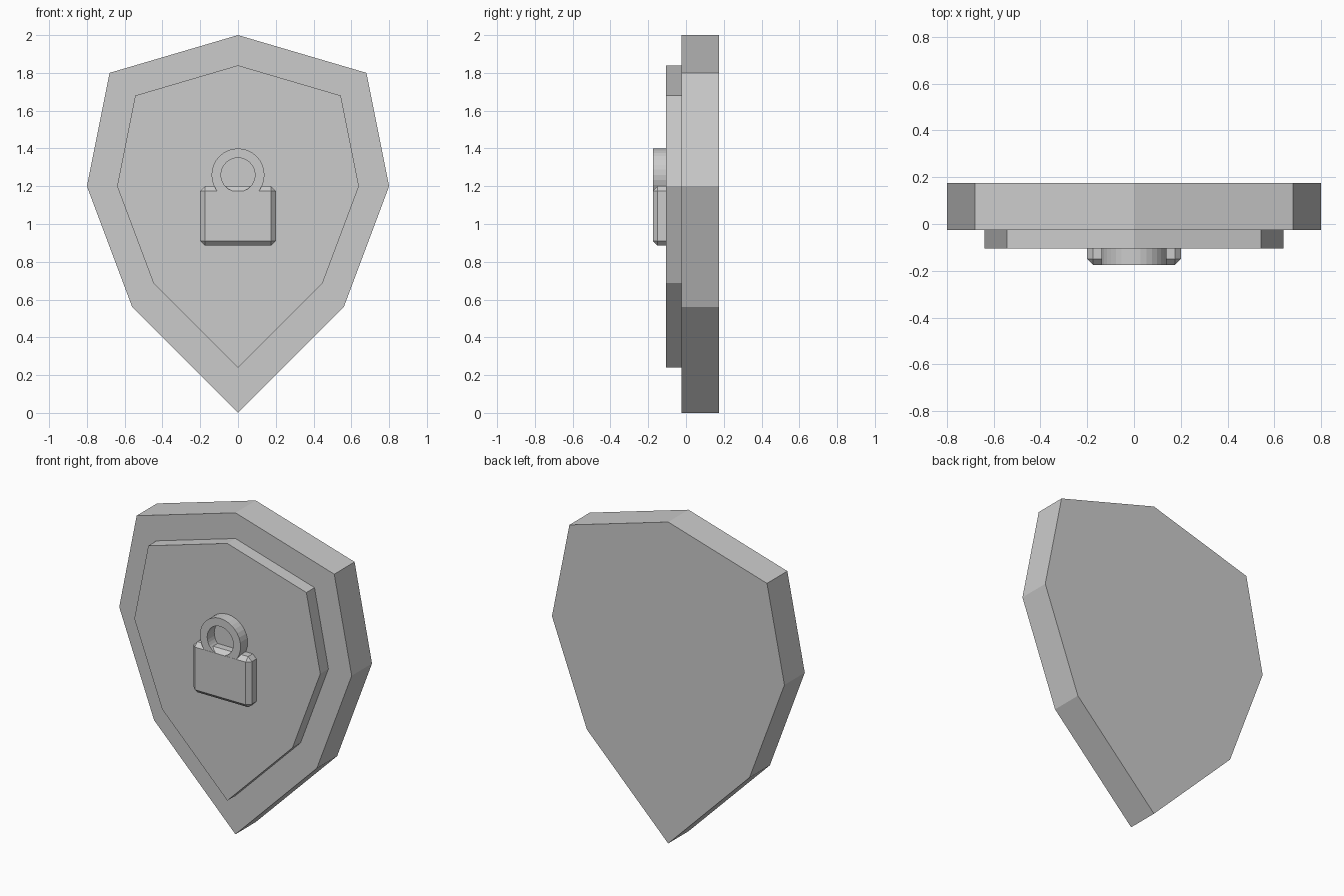
import bpy, bmesh, math

cube = bpy.data.objects.get("Cube")
if cube:
    bpy.data.objects.remove(cube, do_unlink=True)

grey = bpy.data.materials.new("plain_grey")
grey.use_nodes = True
grey.diffuse_color = (0.6, 0.6, 0.6, 1)
grey.node_tree.nodes["Principled BSDF"].inputs["Base Color"].default_value = (0.6, 0.6, 0.6, 1)


def finish(bm, name):
    bmesh.ops.recalc_face_normals(bm, faces=bm.faces)
    mesh = bpy.data.meshes.new(name)
    bm.to_mesh(mesh)
    bm.free()
    mesh.materials.append(grey)
    obj = bpy.data.objects.new(name, mesh)
    bpy.context.collection.objects.link(obj)
    return obj


def extrude_y(bm, faces, depth):
    result = bmesh.ops.extrude_face_region(bm, geom=faces)
    verts = [v for v in result["geom"] if isinstance(v, bmesh.types.BMVert)]
    bmesh.ops.translate(bm, verts=verts, vec=(0, depth, 0))
    return verts


# Shield outline, right half mirrored; both layers share it
CENTRE_Z = 1.2
HALF = [(0, 2), (0.68, 1.8), (0.8, 1.2), (0.56, 0.56), (0, 0)]
OUTLINE = HALF + [(-x, z) for x, z in HALF[-2:0:-1]]


def shield_layer(name, scale, front, back):
    bm = bmesh.new()
    verts = [bm.verts.new((x * scale, front, CENTRE_Z + (z - CENTRE_Z) * scale))
             for x, z in OUTLINE]
    face = bm.faces.new(verts)
    extrude_y(bm, [face], back - front)
    return finish(bm, name)


shield_layer("shield_base", 1.0, -0.025, 0.175)
shield_layer("shield_raised_panel", 0.8, -0.105, -0.025)

# Padlock body: box with chamfered edges, its back sunk into the panel
bm = bmesh.new()
bmesh.ops.create_cube(bm, size=1)
bmesh.ops.scale(bm, verts=bm.verts, vec=(0.4, 0.12, 0.315))
bmesh.ops.translate(bm, verts=bm.verts, vec=(0, -0.115, 1.0425))
bmesh.ops.bevel(bm, geom=bm.edges[:], offset=0.025, segments=1, affect='EDGES')
finish(bm, "padlock_body")

# Padlock shackle: flat ring whose lower edge sits in the body
SIDES = 32
bm = bmesh.new()
rings = []
for radius in (0.14, 0.09):
    rings.append([bm.verts.new((radius * math.sin(a), -0.1745, 1.26 + radius * math.cos(a)))
                  for a in (math.tau * i / SIDES for i in range(SIDES))])
outer, inner = rings
faces = []
for i in range(SIDES):
    j = (i + 1) % SIDES
    faces.append(bm.faces.new((outer[i], outer[j], inner[j], inner[i])))
extrude_y(bm, faces, 0.075)
finish(bm, "padlock_shackle")
